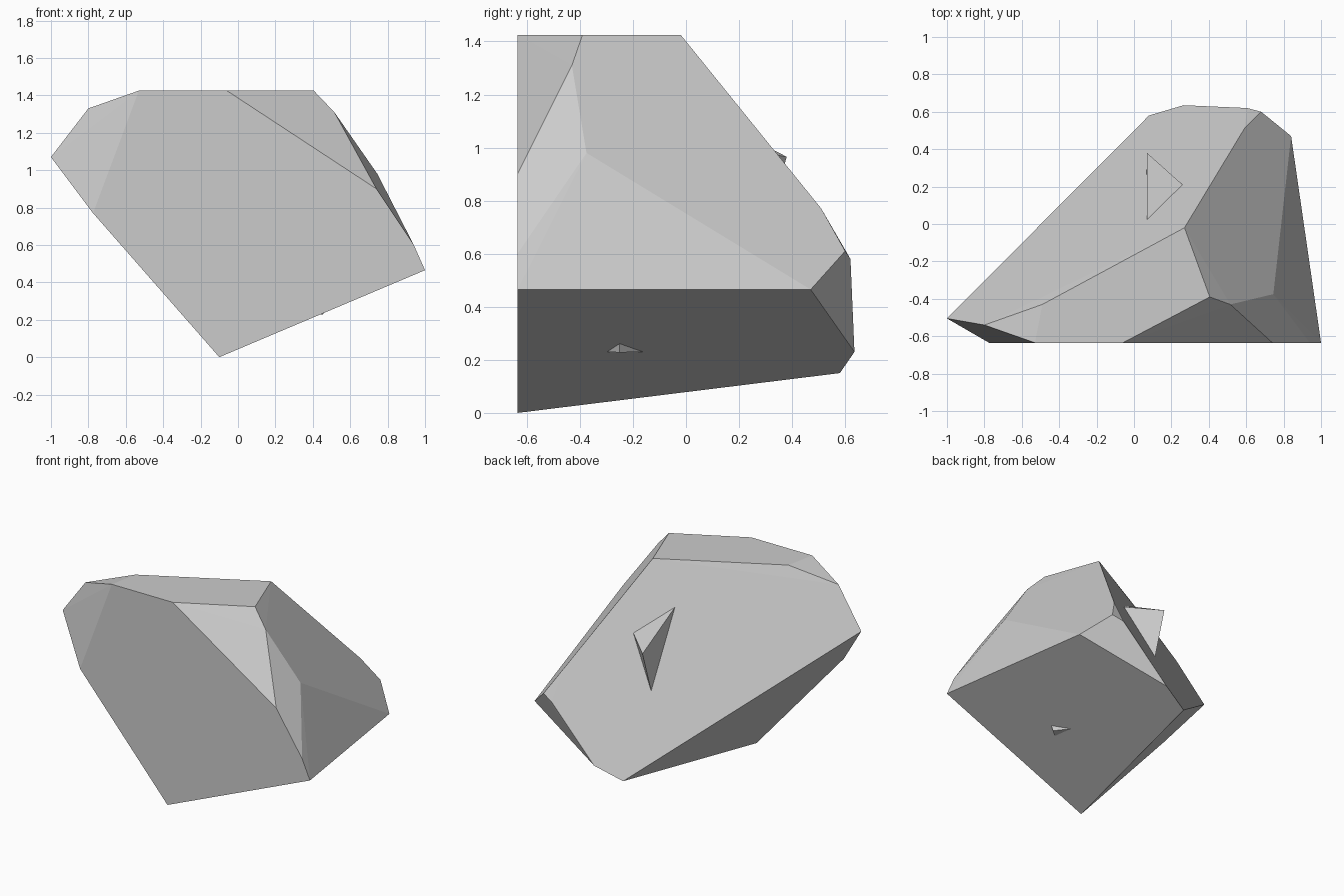
import bpy, bmesh, math

if "Cube" in bpy.data.objects:
    bpy.data.objects.remove(bpy.data.objects["Cube"])


def hull_object(name, points):
    """Flat-faced convex solid wrapped around a few corner points."""
    bm = bmesh.new()
    for p in points:
        bm.verts.new(p)
    res = bmesh.ops.convex_hull(bm, input=bm.verts[:])
    loose = [v for v in bm.verts if not v.link_faces]
    bmesh.ops.delete(bm, geom=loose, context='VERTS')
    # merge nearly coplanar triangles into clean facets
    bmesh.ops.dissolve_limit(bm, angle_limit=math.radians(1.5),
                             verts=bm.verts[:], edges=bm.edges[:])
    bmesh.ops.recalc_face_normals(bm, faces=bm.faces[:])
    me = bpy.data.meshes.new(name)
    bm.to_mesh(me)
    bm.free()
    ob = bpy.data.objects.new(name, me)
    bpy.context.collection.objects.link(ob)
    return ob


FRONT, TOP = -0.635, 1.425

# Main boulder: flat front outline (x, z)
front = [(-0.10, 0.0), (1.0, 0.465), (0.94, 0.60), (0.74, 0.90),
         (-0.06, TOP), (-0.53, TOP), (-0.775, 0.77)]
# Flat top outline (x, y)
top = [(-0.49, -0.43), (0.27, -0.02), (0.405, -0.39)]
# Remaining corners on the left, right and back
corners = [(-1.0, -0.505, 1.07), (-0.80, -0.54, 1.33),
           (0.515, -0.43, 1.31), (0.745, -0.375, 0.98),
           (0.84, 0.47, 0.465), (0.59, 0.51, 0.77), (0.68, 0.60, 0.61),
           (0.605, 0.62, 0.58), (0.265, 0.635, 0.23), (0.08, 0.58, 0.15)]
hull_object("boulder", [(x, FRONT, z) for x, z in front]
            + [(x, y, TOP) for x, y in top] + corners)

# Pointed chip on the large back-left slope
hull_object("back_chip", [(0.07, 0.38, 0.965), (0.26, 0.21, 0.995),
                          (0.07, 0.02, 1.155), (0.068, 0.287, 0.67)])

# Small chip on the sloping underside
hull_object("under_chip", [(0.455, -0.25, 0.228), (0.402, -0.297, 0.23),
                           (0.467, -0.25, 0.261), (0.382, -0.162, 0.23)])
